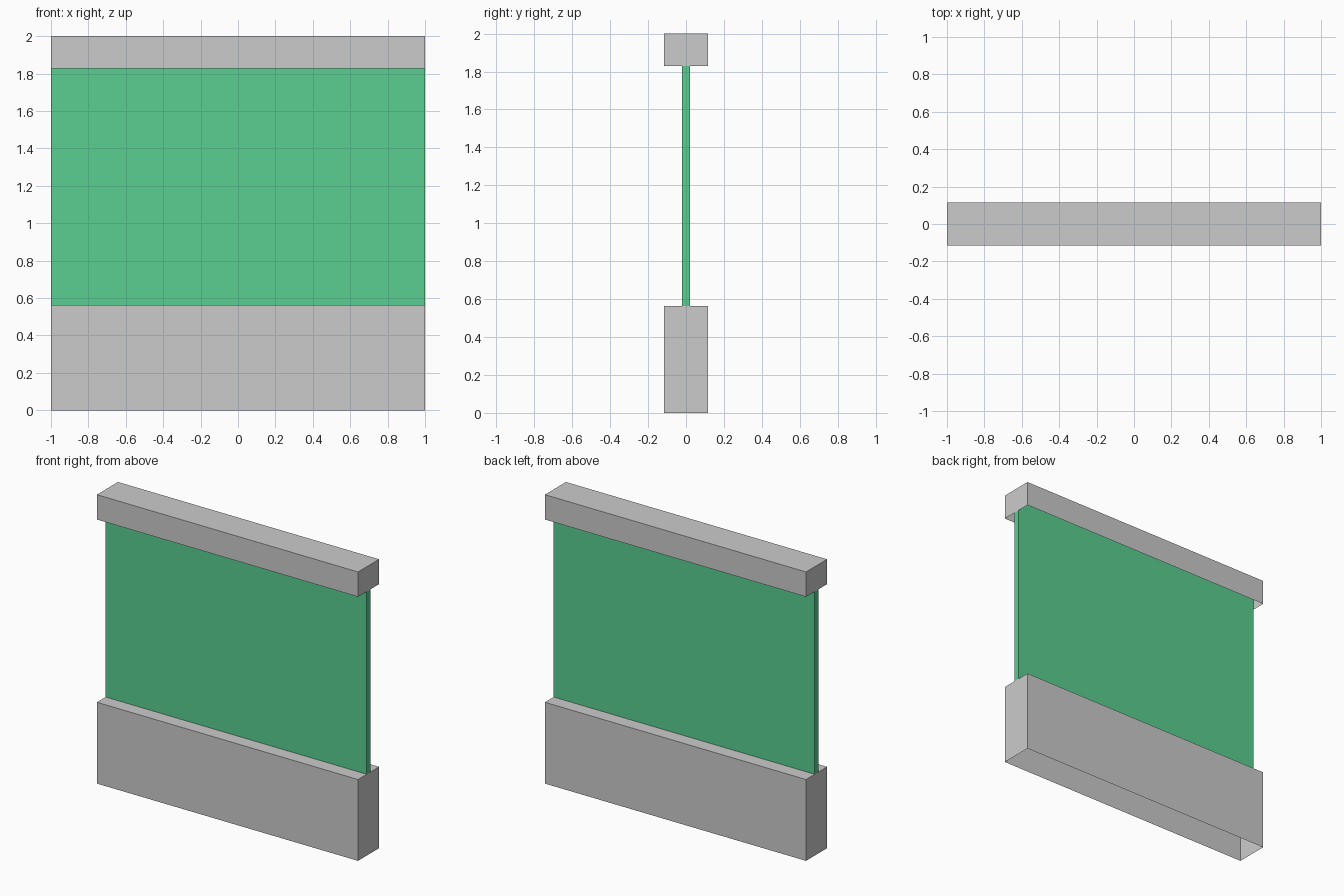
import bpy, bmesh

if "Cube" in bpy.data.objects:
    bpy.data.objects.remove(bpy.data.objects["Cube"])


def open_box(name, width, depth, z0, z1, cap=True):
    """Box shell without a floor, optionally without a lid too."""
    bm = bmesh.new()
    bmesh.ops.create_cube(bm, size=1)
    for v in bm.verts:
        v.co = (v.co.x * width, v.co.y * depth, z0 if v.co.z < 0 else z1)
    bm.normal_update()
    removed = [f for f in bm.faces
               if f.normal.z < -0.5 or (not cap and f.normal.z > 0.5)]
    bmesh.ops.delete(bm, geom=removed, context='FACES_ONLY')
    mesh = bpy.data.meshes.new(name)
    bm.to_mesh(mesh)
    bm.free()
    obj = bpy.data.objects.new(name, mesh)
    bpy.context.collection.objects.link(obj)
    return obj


# Lower wall and top rail, both hollow from below
open_box("lower_wall", 2.0, 0.23, 0.0, 0.563)
open_box("top_rail", 2.0, 0.23, 1.828, 2.0)

# Green glass pane, running up inside the hollow rail
pane = open_box("glass_pane", 1.998, 0.04, 0.563, 1.998, cap=False)
green = bpy.data.materials.new("green_glass")
green.diffuse_color = (0.10, 0.62, 0.28, 1.0)
green.use_nodes = True
green.node_tree.nodes["Principled BSDF"].inputs["Base Color"].default_value = green.diffuse_color
pane.data.materials.append(green)
